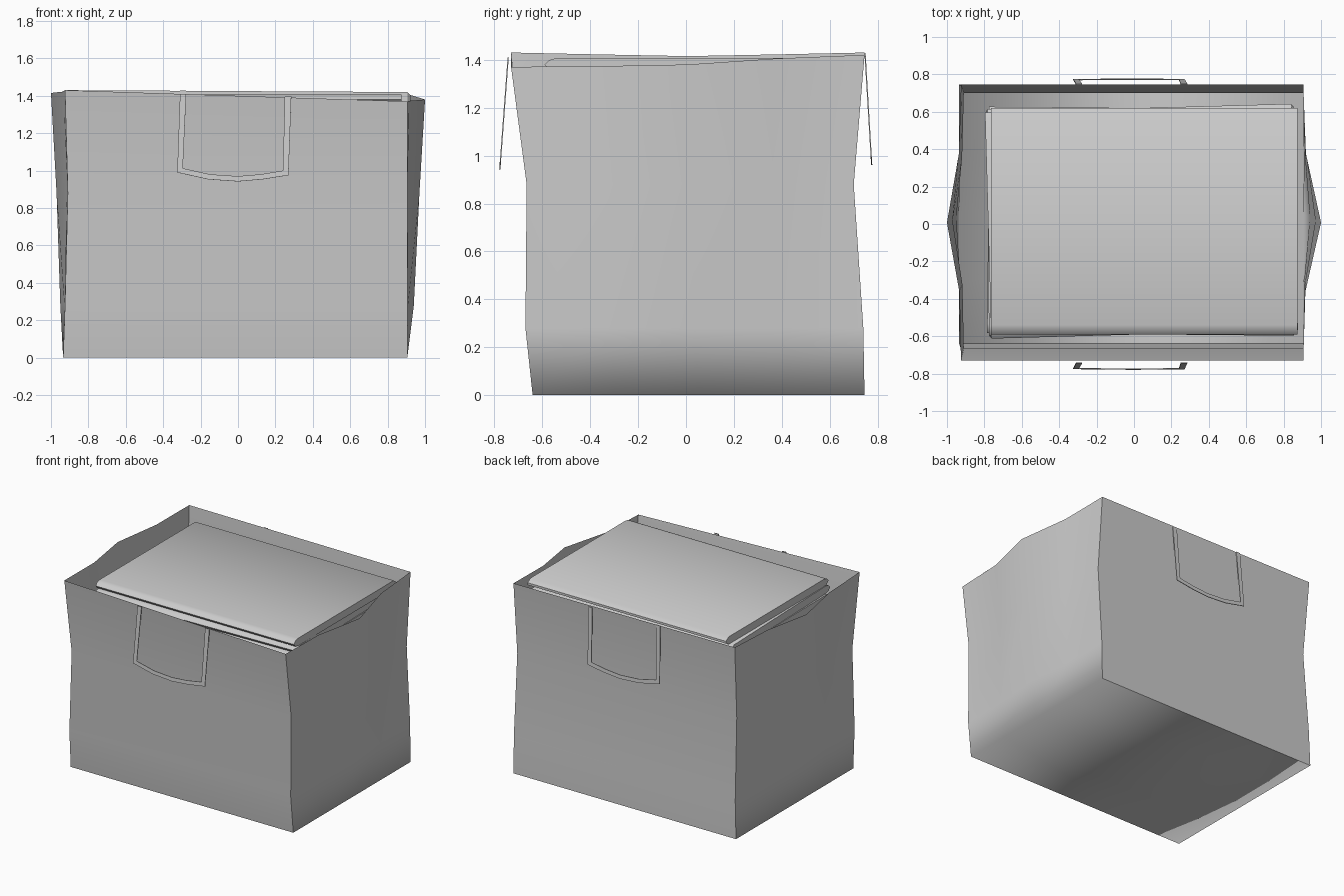
import bpy, bmesh, math
from mathutils import Matrix, Vector

if "Cube" in bpy.data.objects:
    bpy.data.objects.remove(bpy.data.objects["Cube"], do_unlink=True)

grey = bpy.data.materials.new("plain_grey")
grey.use_nodes = True
colour = (0.6, 0.6, 0.6, 1)
grey.diffuse_color = colour
grey.node_tree.nodes["Principled BSDF"].inputs["Base Color"].default_value = colour


def make_object(name, bm, recalc=True):
    if recalc:
        bmesh.ops.recalc_face_normals(bm, faces=bm.faces)
    mesh = bpy.data.meshes.new(name)
    bm.to_mesh(mesh)
    bm.free()
    mesh.materials.append(grey)
    obj = bpy.data.objects.new(name, mesh)
    bpy.context.collection.objects.link(obj)
    return obj


# Open bag: each level is (front y, back y, left corner x, left bulge x, right corner x, right bulge x)
levels = [
    (0.00, -0.64, 0.745, -0.935, -0.935, 0.905, 0.905),
    (0.28, -0.67, 0.74, -0.925, -0.95, 0.905, 0.94),
    (0.88, -0.665, 0.70, -0.91, -0.97, 0.905, 0.97),
    (1.40, -0.73, 0.745, -0.925, -1.0, 0.905, 1.0),
]
steps = [0, 0.25, 0.5, 0.75, 1]       # from front to back along a side
bulge = [0, 0.12, 1, 0.15, 0]
rim_low_x = [1.43, 1.422, 1.415, 1.422, 1.43]
rim_high_x = [1.37, 1.373, 1.38, 1.405, 1.42]

bm = bmesh.new()
sides = []
for rim, c in ((rim_low_x, 3), (rim_high_x, 5)):
    grid = []
    for level in levels:
        z, front, back = level[:3]
        row = []
        for t, b, top in zip(steps, bulge, rim):
            x = level[c] + (level[c + 1] - level[c]) * b
            height = top if level is levels[-1] else z
            row.append(bm.verts.new((x, front + (back - front) * t, height)))
        grid.append(row)
    sides.append(grid)
low, high = sides

panels = []
for i in range(len(levels) - 1):
    for grid in sides:
        for j in range(len(steps) - 1):
            bm.faces.new((grid[i][j], grid[i][j + 1], grid[i + 1][j + 1], grid[i + 1][j]))
    for j in (0, -1):
        panels.append(bm.faces.new((low[i][j], high[i][j], high[i + 1][j], low[i + 1][j])))
for j in range(len(steps) - 1):
    bm.faces.new((low[0][j], low[0][j + 1], high[0][j + 1], high[0][j]))

# Sides flow softly into the floor, while front and back panels keep a crisp fold
for face in bm.faces:
    face.smooth = True
for edge in bm.edges:
    if sum(f in panels for f in edge.link_faces) == 1:
        edge.smooth = False
make_object("bag", bm)


# Stack of flat books with rounded front and back edges
def book(name, centre, size, angle):
    w, d, h = size
    bm = bmesh.new()
    profile = [(-0.5 * d + 0.05, h), (-0.5 * d + 0.02, h * 0.85), (-0.5 * d, h * 0.5),
               (-0.5 * d + 0.02, h * 0.1), (-0.5 * d + 0.05, 0), (0.5 * d - 0.03, 0),
               (0.5 * d, h * 0.3), (0.5 * d, h * 0.6), (0.5 * d - 0.03, h)]
    ends = [[bm.verts.new((x, y, z)) for y, z in profile] for x in (-w / 2, w / 2)]
    for end in ends:
        bm.faces.new(end)
    n = len(profile)
    for i in range(n):
        k = (i + 1) % n
        bm.faces.new((ends[0][i], ends[0][k], ends[1][k], ends[1][i]))
    bm.transform(Matrix.Translation(centre) @ Matrix.Rotation(math.radians(angle), 4, 'Z'))
    obj = make_object(name, bm)
    bpy.ops.object.select_all(action='DESELECT')
    obj.select_set(True)
    bpy.context.view_layer.objects.active = obj
    bpy.ops.object.shade_smooth_by_angle(angle=math.radians(50))


thickness = 0.056
turns = [0, 1.6, 0.4, 1.2, -0.5, 0.8]
for i, turn in enumerate(turns):
    z = 1.407 - thickness - i * (thickness + 0.003)
    x = 0.055 if i == 0 else 0.04
    book("book_%d" % (i + 1), Vector((x, 0.015, z)), (1.64, 1.21, thickness), turn)

# Strap handles hanging outside the front and back panels
outer = [(-0.31, 1.41), (-0.325, 0.99), (-0.16, 0.953), (0, 0.942), (0.13, 0.953), (0.27, 0.975), (0.285, 1.395)]
inner = [(-0.277, 1.41), (-0.295, 1.012), (-0.15, 0.98), (0, 0.97), (0.12, 0.98), (0.24, 1.0), (0.25, 1.395)]
for name, top_y, low_y, lift in (("front_handle", -0.742, -0.777, 0), ("back_handle", 0.747, 0.775, 0.018)):
    bm = bmesh.new()

    def place(point):
        x, z = point
        return bm.verts.new((x, top_y + (low_y - top_y) * (1.41 - z) / 0.468, z + lift))

    a, b = [place(p) for p in outer], [place(p) for p in inner]
    for i in range(len(a) - 1):
        bm.faces.new((a[i], a[i + 1], b[i + 1], b[i]))
    handle = make_object(name, bm)
    strap = handle.modifiers.new("strap_thickness", 'SOLIDIFY')
    strap.thickness = 0.005
    strap.offset = 0
